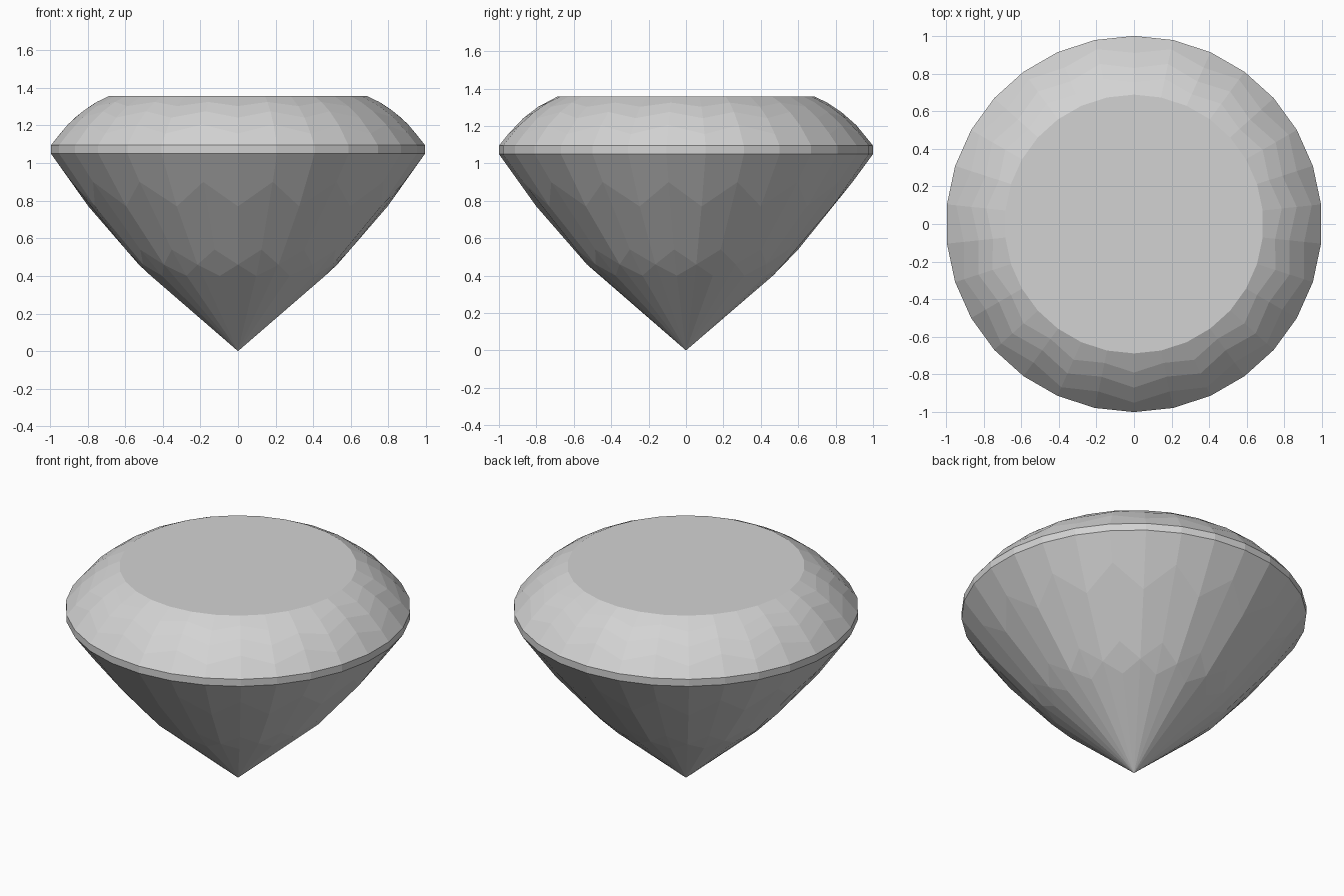
import bpy, bmesh, math

cube = bpy.data.objects.get("Cube")
if cube:
    bpy.data.objects.remove(cube, do_unlink=True)

SIDES = 30

stone = bpy.data.materials.new("pale_grey_stone")
stone.use_nodes = True
grey = (0.65, 0.65, 0.65, 1)
stone.diffuse_color = grey
stone.node_tree.nodes["Principled BSDF"].inputs["Base Color"].default_value = grey


def build_part(name, rings, cap_top=False):
    """Rings run upward; each holds an (even, odd) pair of (radius, height)."""
    bm = bmesh.new()
    grid = []
    for pair in rings:
        row = []
        for i in range(SIDES):
            r, z = pair[i % 2]
            a = -math.pi / 2 + i * math.tau / SIDES
            row.append(bm.verts.new((r * math.cos(a), r * math.sin(a), z)))
        grid.append(row)
    for low, high in zip(grid, grid[1:]):
        for i in range(SIDES):
            j = (i + 1) % SIDES
            bm.faces.new((low[i], low[j], high[j], high[i]))
    if cap_top:
        bm.faces.new(grid[-1])
    # Coincident ring points collapse into kites and the pointed tip
    bmesh.ops.remove_doubles(bm, verts=bm.verts, dist=0.0001)
    mesh = bpy.data.meshes.new(name)
    bm.to_mesh(mesh)
    bm.free()
    mesh.materials.append(stone)
    obj = bpy.data.objects.new(name, mesh)
    bpy.context.collection.objects.link(obj)
    return obj


def level(r, z):
    return ((r, z), (r, z))


girdle_low = level(1, 1.05)
girdle_high = level(1, 1.095)

# Pointed underside with staggered facets
lower_kite = (0.53, 0.46)
build_part("pavilion", [
    level(0, 0),
    (lower_kite, (0.465, 0.4)),
    (lower_kite, (0.6, 0.54)),
    ((0.8, 0.77), (0.89, 0.9)),
    girdle_low,
])

# Thin upright band at the widest point
build_part("girdle", [girdle_low, girdle_high])

# Domed upper facets and the flat table
build_part("crown", [
    girdle_high,
    ((0.95, 1.157), (0.91, 1.205)),
    ((0.87, 1.242), (0.83, 1.275)),
    ((0.79, 1.303), (0.755, 1.325)),
    level(0.688, 1.357),
], cap_top=True)
